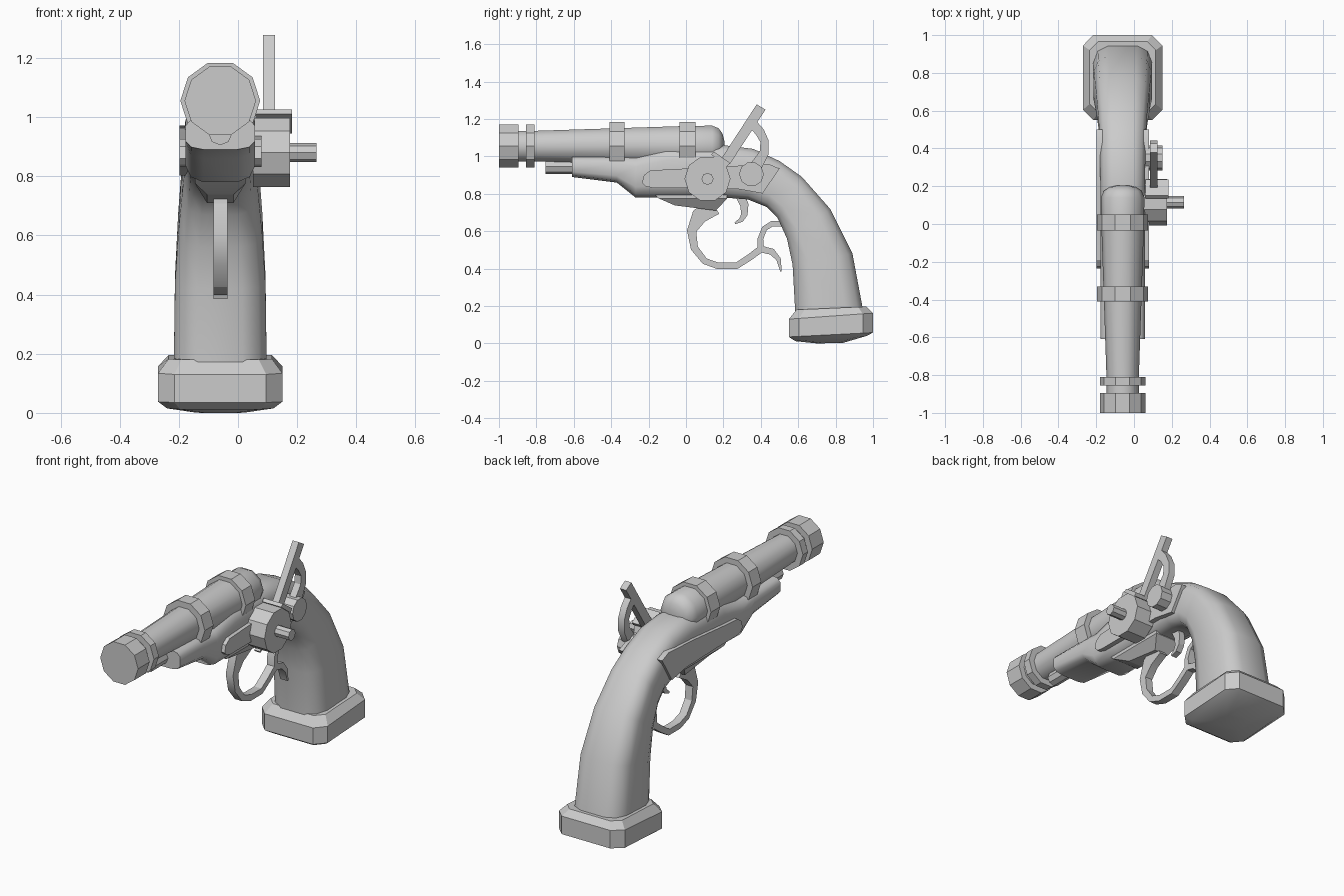
import bpy, bmesh, math
from mathutils import Vector

if "Cube" in bpy.data.objects:
    bpy.data.objects.remove(bpy.data.objects["Cube"])

CX = -0.06  # centre plane of the barrel and stock

metal = bpy.data.materials.new("plain_grey")
metal.diffuse_color = (0.6, 0.6, 0.6, 1)
metal.use_nodes = True
metal.node_tree.nodes["Principled BSDF"].inputs["Base Color"].default_value = metal.diffuse_color


def finish(name, bm, angle):
    bmesh.ops.recalc_face_normals(bm, faces=bm.faces)
    me = bpy.data.meshes.new(name)
    bm.to_mesh(me)
    bm.free()
    me.materials.append(metal)
    me.shade_smooth()
    me.set_sharp_from_angle(angle=math.radians(angle))
    ob = bpy.data.objects.new(name, me)
    bpy.context.collection.objects.link(ob)
    return ob


def loft(name, rings, angle=30):
    """Skin a list of equal-sized rings and cap both ends."""
    bm = bmesh.new()
    vs = [[bm.verts.new(p) for p in ring] for ring in rings]
    n = len(vs[0])
    for a, b in zip(vs, vs[1:]):
        for i in range(n):
            j = (i + 1) % n
            bm.faces.new((a[i], a[j], b[j], b[i]))
    bm.faces.new(vs[0])
    bm.faces.new(vs[-1])
    return finish(name, bm, angle)


def lathe(name, profile, c, axis="y", n=10, angle=30):
    """Turn (position, radius) pairs around the x or y axis; c is the centre of the circle."""
    rings = []
    for p, r in profile:
        ring = []
        for i in range(n):
            t = 2 * math.pi * i / n
            u, v = c[0] + r * math.cos(t), c[1] + r * math.sin(t)
            ring.append((u, p, v) if axis == "y" else (p, u, v))
        rings.append(ring)
    return loft(name, rings, angle)


def prism(name, outline, x0, x1, angle=30):
    """Side outline in (y, z) extruded across x."""
    return loft(name, [[(x, y, z) for y, z in outline] for x in (x0, x1)], angle)


def ribbon(name, path, x0, x1):
    """Band following (y, z, width) points, extruded across x."""
    pts = [Vector(p[:2]) for p in path]
    left, right = [], []
    for i, p in enumerate(pts):
        d = (pts[min(i + 1, len(pts) - 1)] - pts[max(i - 1, 0)]).normalized()
        nrm = Vector((-d.y, d.x)) * path[i][2] / 2
        left.append(p + nrm)
        right.append(p - nrm)
    return prism(name, left + right[::-1], x0, x1)


# Barrel with rounded breech
BZ = 1.055
lathe("barrel", [(-0.9, 0.086), (-0.8, 0.086), (0.0, 0.113), (0.14, 0.115),
                 (0.175, 0.1), (0.195, 0.07), (0.205, 0.03)], (CX, BZ), angle=50)

# Muzzle and barrel bands
for name, y0, y1, r in (("muzzle", -1.0, -0.895, 0.121), ("muzzle_ring", -0.855, -0.81, 0.121),
                        ("front_band", -0.41, -0.33, 0.135), ("rear_band", -0.035, 0.05, 0.135)):
    lathe(name, [(y0, r), (y1, r)], (CX, BZ))

# Ramrod tip
lathe("ramrod", [(-0.75, 0.04), (-0.55, 0.04)], (CX, 0.945), n=8)

# Stock and grip: (lower y, z), (upper y, z), half width
sections = [((-.61, .89), (-.61, 1.0), .117), ((-.37, .86), (-.37, 1.0), .118),
            ((-.27, .78), (-.27, 1.0), .118), ((-.10, .78), (-.10, 1.05), .118),
            ((.20, .78), (.20, 1.06), .118), ((.33, .77), (.36, 1.04), .12),
            ((.43, .73), (.50, .975), .123), ((.49, .67), (.62, .89), .13),
            ((.54, .56), (.77, .72), .142), ((.57, .42), (.89, .48), .153),
            ((.585, .15), (.95, .16), .157)]


def squircle(t):
    s = [math.copysign(abs(f(t)) ** 0.55, f(t)) for f in (math.cos, math.sin)]
    k = math.cos(math.radians(15)) ** 0.55
    return s[0] / k, s[1] / k


rings = []
for lo, hi, w in sections:
    lo, hi = Vector(lo), Vector(hi)
    ring = []
    for i in range(12):
        u, v = squircle(math.radians(15 + 30 * i))
        p = (lo + hi) / 2 + (hi - lo) / 2 * v
        ring.append((CX + w * u, p.x, p.y))
    rings.append(ring)
loft("stock", rings, 45)


# Butt cap: chamfered rectangle rings, sloping along y
def cap_ring(hx, y0, y1, z0, z1, c):
    pts = [(-hx + c, y0), (hx - c, y0), (hx, y0 + c), (hx, y1 - c),
           (hx - c, y1), (-hx + c, y1), (-hx, y1 - c), (-hx, y0 + c)]
    return [(CX + x, y, z0 + (z1 - z0) * (y - y0) / (y1 - y0)) for x, y in pts]


loft("butt_cap", [cap_ring(0.08, 0.70, 0.84, 0.0, 0.003, 0.03),
                  cap_ring(0.18, 0.585, 0.965, 0.012, 0.04, 0.045),
                  cap_ring(0.21, 0.55, 1.0, 0.035, 0.058, 0.055),
                  cap_ring(0.21, 0.55, 1.0, 0.13, 0.162, 0.055),
                  cap_ring(0.175, 0.59, 0.965, 0.18, 0.197, 0.045)], 25)

# Lock plates on both sides
plate = [(-0.235, 0.86), (-0.215, 0.84), (-0.18, 0.832), (0.0, 0.832), (0.28, 0.825),
         (0.41, 0.802), (0.5, 0.935), (0.44, 0.96), (0.2, 0.945), (-0.1, 0.93),
         (-0.19, 0.925), (-0.225, 0.90)]
prism("right_lock_plate", plate, 0.04, 0.08)
prism("left_lock_plate", [(y, z + 0.012 * (z > 0.93)) for y, z in plate], -0.198, -0.16)

# Wheel, spindle and the dog pivot
lathe("lock_wheel", [(0.05, 0.123), (0.175, 0.123)], (0.115, 0.88), "x")
lathe("wheel_spindle", [(0.17, 0.032), (0.265, 0.032)], (0.115, 0.88), "x", 8)
lathe("dog_pivot", [(0.06, 0.066), (0.15, 0.066)], (0.35, 0.905), "x")

# Priming pan: sloping plate with an outer lip
prism("pan", [(0.135, 1.01), (0.15, 1.025), (0.235, 0.965), (0.222, 0.948)], 0.06, 0.182)
prism("pan_lip", [(0.135, 1.01), (0.15, 1.025), (0.235, 0.965), (0.22, 0.945)], 0.174, 0.182)

# Dog: straight arm and curved brace
prism("dog_arm", [(0.19, 0.99), (0.235, 0.96), (0.425, 1.25), (0.378, 1.278)], 0.085, 0.125)
ribbon("dog_brace", [(0.355, 1.175, 0.05), (0.395, 1.13, 0.05), (0.42, 1.08, 0.045),
                     (0.418, 1.02, 0.05), (0.385, 0.965, 0.06), (0.35, 0.91, 0.07)], 0.085, 0.125)

# Tapered plate under the stock
def keel_ring(z, y0, y1, h):
    return [(CX - h, y0, z), (CX + h, y0, z), (CX + h, y1, z), (CX - h, y1, z)]


keel = loft("guard_plate", [keel_ring(0.80, -0.17, 0.22, 0.085), keel_ring(0.775, -0.145, 0.22, 0.085),
                            keel_ring(0.725, -0.06, 0.16, 0.045)])
for v in keel.data.vertices:  # slope the underside toward the rear
    if v.co.z < 0.75:
        v.co.z = 0.738 if v.co.y < 0 else 0.71

# Trigger guard loop, with its rear branch and tail
G0, G1 = CX - 0.022, CX + 0.024
ribbon("trigger_guard", [(0.15, 0.735, 0.10), (0.07, 0.68, 0.085), (0.03, 0.60, 0.05), (0.045, 0.51, 0.04),
                         (0.10, 0.44, 0.035), (0.17, 0.415, 0.035), (0.27, 0.415, 0.035),
                         (0.34, 0.46, 0.035), (0.40, 0.505, 0.04), (0.46, 0.49, 0.035),
                         (0.495, 0.45, 0.025), (0.508, 0.385, 0.008)], G0, G1)
ribbon("guard_branch", [(0.40, 0.50, 0.035), (0.398, 0.56, 0.03), (0.42, 0.615, 0.03),
                        (0.46, 0.64, 0.03), (0.54, 0.64, 0.03)], G0, G1)

# Trigger
ribbon("trigger", [(0.29, 0.79, 0.05), (0.312, 0.74, 0.045), (0.312, 0.69, 0.035),
                   (0.295, 0.66, 0.025), (0.262, 0.642, 0.01)], CX - 0.018, CX + 0.018)
